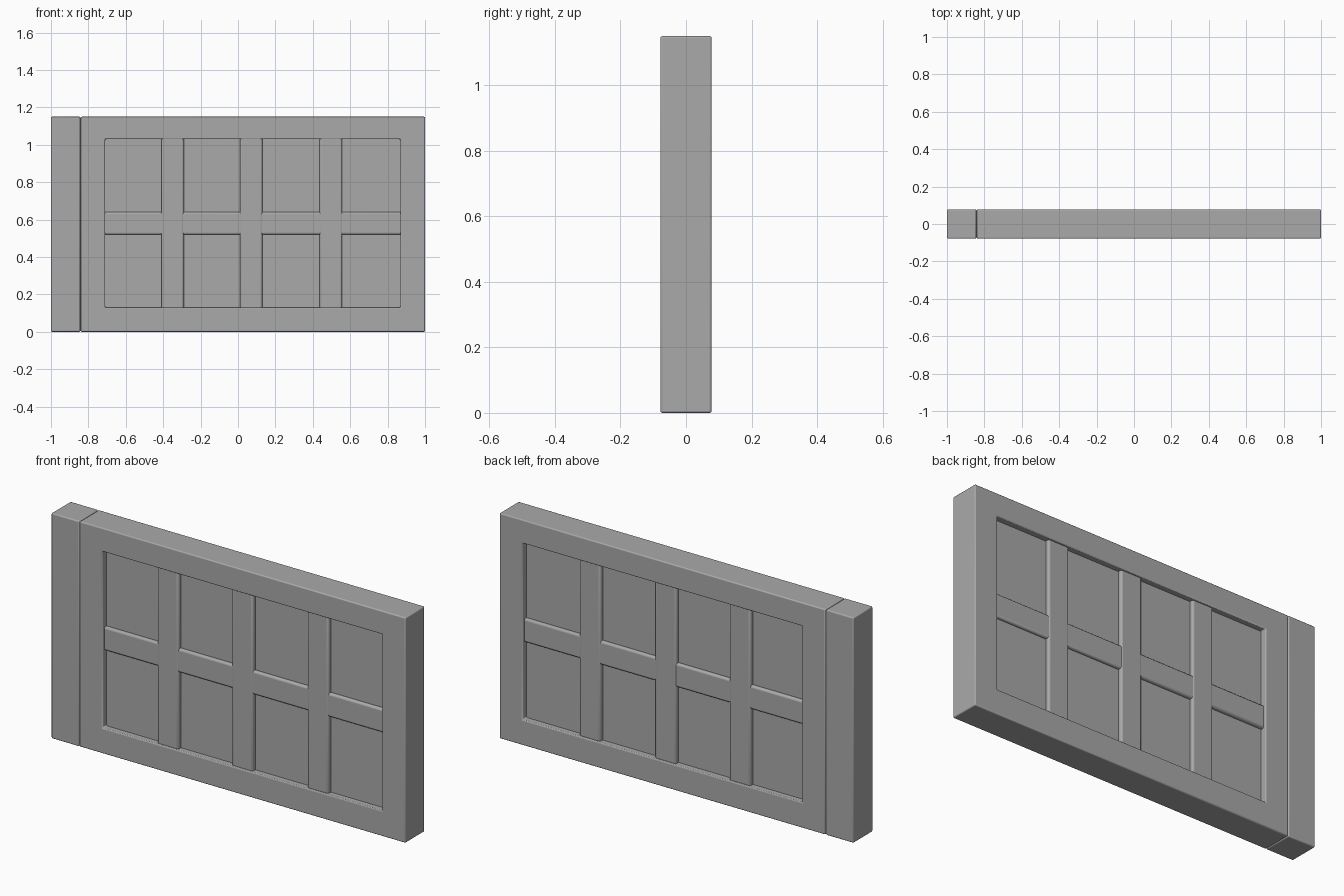
import bpy
import bmesh
import math

cube = bpy.data.objects.get("Cube")
if cube:
    bpy.data.objects.remove(cube, do_unlink=True)

grey = bpy.data.materials.new("plain grey")
grey.use_nodes = True
colour = (0.4, 0.4, 0.4, 1)
grey.diffuse_color = colour
grey.node_tree.nodes["Principled BSDF"].inputs["Base Color"].default_value = colour

HEIGHT, HALF_DEPTH = 1.15, 0.078
LEFT, RIGHT, LOW, HIGH = -0.71, 0.868, 0.13, 1.03   # window opening
PANEL_DEPTH, BAR_DEPTH = 0.046, 0.066


def finish(name, bm, bevel):
    """Turn the bmesh into an object with softened edges."""
    bmesh.ops.recalc_face_normals(bm, faces=bm.faces)
    mesh = bpy.data.meshes.new(name)
    bm.to_mesh(mesh)
    bm.free()
    mesh.materials.append(grey)
    obj = bpy.data.objects.new(name, mesh)
    bpy.context.collection.objects.link(obj)
    if bevel:
        mod = obj.modifiers.new("soft edges", "BEVEL")
        mod.width = bevel
        mod.segments = 3
        bpy.ops.object.select_all(action="DESELECT")
        obj.select_set(True)
        bpy.context.view_layer.objects.active = obj
        bpy.ops.object.shade_smooth_by_angle(angle=math.radians(35))
    return obj


def box(name, x0, x1, z0, z1, half_depth, bevel=0.0):
    bm = bmesh.new()
    bmesh.ops.create_cube(bm, size=1)
    for v in bm.verts:
        v.co.x = x1 if v.co.x > 0 else x0
        v.co.y = math.copysign(half_depth, v.co.y)
        v.co.z = z1 if v.co.z > 0 else z0
    return finish(name, bm, bevel)


def frame(name, outer, inner, half_depth, bevel):
    """Rectangular ring: two loops on the front, two on the back."""
    bm = bmesh.new()

    def loop(rect, y):
        x0, x1, z0, z1 = rect
        return [bm.verts.new((x, y, z))
                for x, z in ((x0, z0), (x1, z0), (x1, z1), (x0, z1))]

    loops = [loop(outer, -half_depth), loop(inner, -half_depth),
             loop(inner, half_depth), loop(outer, half_depth)]
    for a, b in zip(loops, loops[1:] + loops[:1]):
        for i in range(4):
            j = (i + 1) % 4
            bm.faces.new((a[i], a[j], b[j], b[i]))
    return finish(name, bm, bevel)


# End post and main frame, with a fine seam between them
box("end_post", -1, -0.843, 0, HEIGHT, HALF_DEPTH, 0.006)
frame("main_frame", (-0.841, 1, 0, HEIGHT), (LEFT, RIGHT, LOW, HIGH),
      HALF_DEPTH, 0.006)

# Recessed panel filling the opening
box("panel", LEFT - 0.02, RIGHT + 0.02, LOW - 0.02, HIGH + 0.02, PANEL_DEPTH)

# Upright bars, and the cross rail showing between them on both sides
for i, x in enumerate((-0.35, 0.07, 0.497)):
    box(f"upright_bar_{i + 1}", x - 0.06, x + 0.06, LOW - 0.01, HIGH + 0.01,
        BAR_DEPTH, 0.01)
box("cross_rail", LEFT - 0.01, RIGHT + 0.01, 0.52, 0.64, BAR_DEPTH - 0.003, 0.01)
